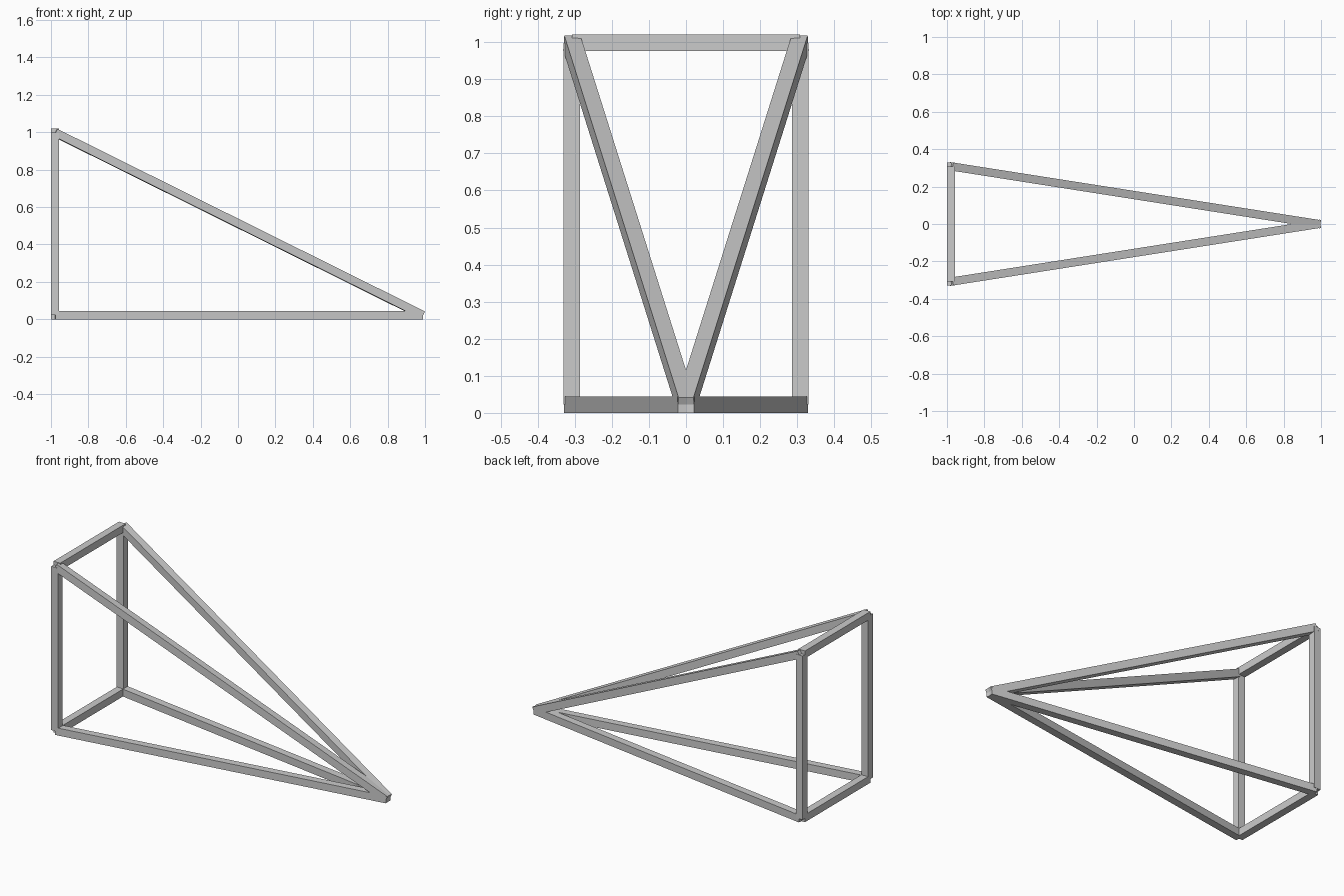
import bpy, bmesh
from mathutils import Vector, Matrix

if "Cube" in bpy.data.objects:
    bpy.data.objects.remove(bpy.data.objects["Cube"])

T = 0.044          # square bar thickness
X, Y = -0.978, 0.308
LOW, HIGH = 0.022, 0.998
APEX = Vector((0.987, 0, LOW))


def bar(name, a, b):
    """Square bar between two points, sides kept level."""
    a, b = Vector(a), Vector(b)
    d = (b - a).normalized()
    side = Vector((0, 0, 1)).cross(d)
    side = side.normalized() if side.length > 1e-4 else Vector((0, 1, 0))
    up = d.cross(side)
    m = Matrix((d * (b - a).length, side * T, up * T)).transposed().to_4x4()
    m.translation = (a + b) / 2
    bm = bmesh.new()
    bmesh.ops.create_cube(bm, size=1, matrix=m)
    bmesh.ops.recalc_face_normals(bm, faces=bm.faces)
    me = bpy.data.meshes.new(name)
    bm.to_mesh(me)
    bm.free()
    bpy.context.collection.objects.link(bpy.data.objects.new(name, me))


# Crossbars of the upright rectangle
bar("bottom_crossbar", (X, -Y, LOW), (X, Y, LOW))
bar("top_crossbar", (X, -Y, HIGH), (X, Y, HIGH))

# Posts and the bars running to the shared tip, on both sides
for label, s in (("front", -1), ("back", 1)):
    bar(label + "_post", (X, s * Y, LOW), (X, s * Y, HIGH))
    bar(label + "_base_bar", (X, s * Y, LOW), APEX)
    bar(label + "_sloping_bar", (X, s * Y, HIGH), APEX)
